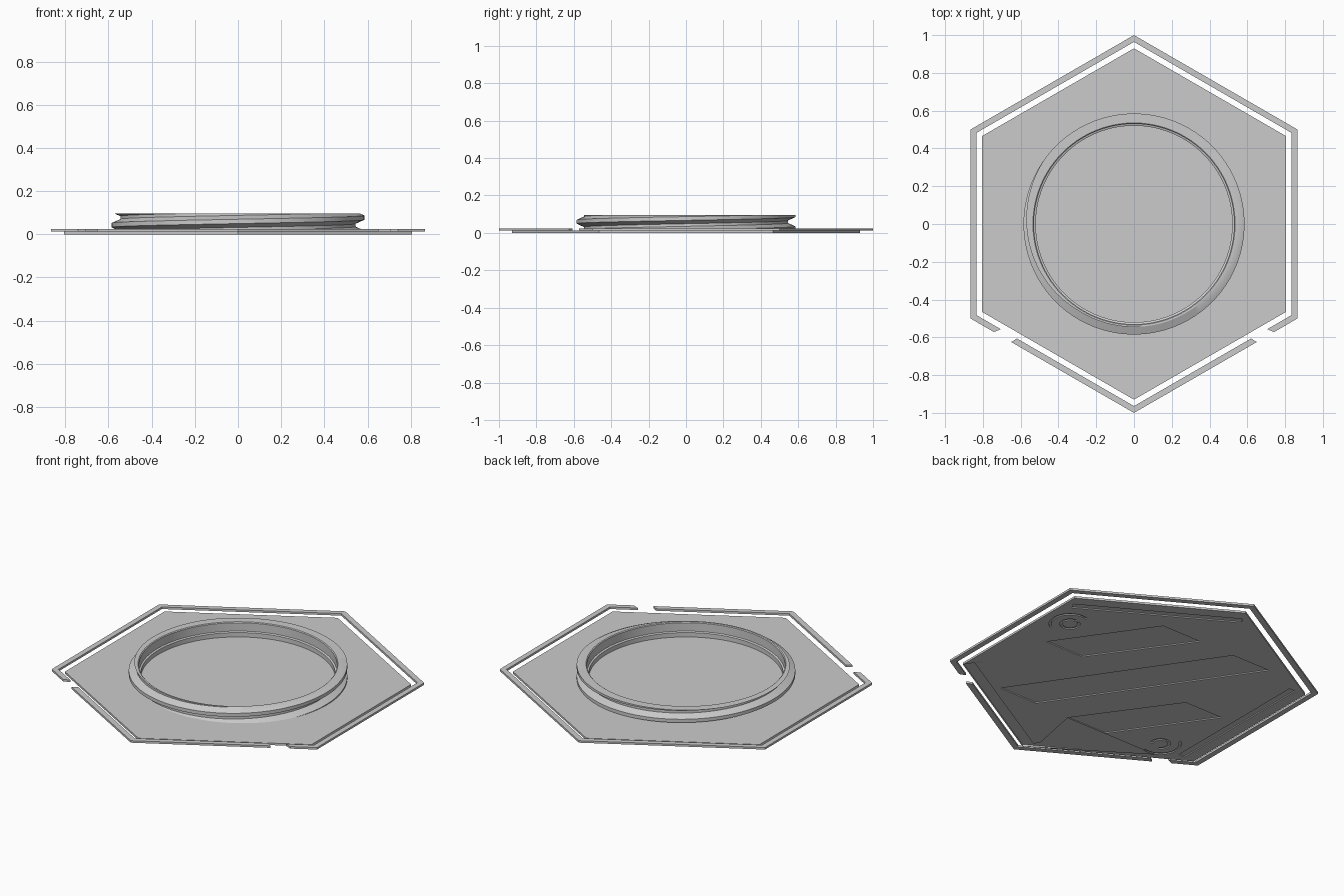
import bpy, bmesh, math
from mathutils import Vector

if "Cube" in bpy.data.objects:
    bpy.data.objects.remove(bpy.data.objects["Cube"], do_unlink=True)

grey = bpy.data.materials.new("plain grey")
grey.use_nodes = True
grey.diffuse_color = (0.6, 0.6, 0.6, 1)
grey.node_tree.nodes["Principled BSDF"].inputs["Base Color"].default_value = (0.6, 0.6, 0.6, 1)


def finish(bm, name):
    bmesh.ops.recalc_face_normals(bm, faces=bm.faces)
    mesh = bpy.data.meshes.new(name)
    bm.to_mesh(mesh)
    bm.free()
    mesh.materials.append(grey)
    obj = bpy.data.objects.new(name, mesh)
    bpy.context.collection.objects.link(obj)
    return obj


def walls(bm, points, z0, z1):
    """Raise walls on a flat outline and close them at z1; return the open z0 loop."""
    low = [bm.verts.new((x, y, z0)) for x, y in points]
    high = [bm.verts.new((x, y, z1)) for x, y in points]
    bm.faces.new(high)
    for i in range(len(points)):
        j = (i + 1) % len(points)
        bm.faces.new((low[i], low[j], high[j], high[i]))
    return low


def polar(r, deg, cx=0, cy=0):
    a = math.radians(deg)
    return (cx + r * math.cos(a), cy + r * math.sin(a))


def arc_band(cx, cy, r0, r1, a0, a1, steps=24):
    angles = [a0 + (a1 - a0) * i / steps for i in range(steps + 1)]
    outline = [polar(r1, a, cx, cy) for a in angles]
    return outline + [polar(r0, a, cx, cy) for a in reversed(angles)]


# Outlines of the grooves underneath: slanted stripes, edge bars, turning arrows
grooves = [[(0.49, -0.53), (-0.24, 0.54), (-0.49, 0.54), (0.24, -0.53)]]
stripe = [(0.62, 0.01), (0.25, 0.54), (-0.01, 0.54), (0.37, 0.01)]
for s in (1, -1):
    grooves.append([(s * x, s * y) for x, y in stripe])
for deg in (60, 180, 300):
    out = Vector(polar(1, deg))
    along = Vector((-out.y, out.x))
    grooves.append([out * d + along * t for d, t in
                    ((0.70, -0.46), (0.74, -0.46), (0.74, 0.46), (0.70, 0.46))])
for cx, cy, a0, a1, gap in ((0.645, 0.235, -58, 107, 20), (-0.55, -0.435, 128, 284, 90)):
    grooves.append(arc_band(cx, cy, 0.10, 0.112, a0, a1))
    grooves.append(arc_band(cx, cy, 0.04, 0.055, a1 + gap / 2, a1 + 360 - gap / 2))

# Hexagonal base plate with the grooves sunk into its underside
PLATE_TOP = 0.012
bm = bmesh.new()
loops = [walls(bm, [polar(0.93, 30 + 60 * i) for i in range(6)], 0, PLATE_TOP)]
loops += [walls(bm, outline, 0, PLATE_TOP / 2) for outline in grooves]
rims = [bm.edges.get((loop[i - 1], loop[i])) for loop in loops for i in range(len(loop))]
bmesh.ops.triangle_fill(bm, edges=rims, use_beauty=True, normal=(0, 0, -1))
finish(bm, "base_plate")

# Thin outer frame, in a long back piece and a short front piece
corners = [polar(1, a) for a in (-30, 30, 90, 150, 210)]
K = 0.964


def frame_piece(name, start_out, start_in, middle):
    outline = [start_out] + middle + [(-x, y) for x, y in (start_out, start_in)]
    outline += [(x * K, y * K) for x, y in reversed(middle)] + [start_in]
    bm = bmesh.new()
    bm.faces.new(walls(bm, outline, PLATE_TOP, 0.024))
    finish(bm, name)


frame_piece("back_frame", (0.742, -0.572), (0.705, -0.557), corners)
frame_piece("front_frame", (0.65, -0.625), (0.62, -0.606), [(0, -1)])

# Threaded collar: one helical ridge, clipped at the top and bottom
Z0, Z1, PITCH, SEG = PLATE_TOP, 0.095, 0.07, 160
ROOT, CREST = 0.545, 0.585
FEATURES = (-0.028, -0.010, 0.010, 0.028)


def thread_radius(z, centre):
    d = abs((z - centre + PITCH / 2) % PITCH - PITCH / 2)
    t = min(max((0.028 - d) / 0.018, 0), 1)
    return ROOT + (CREST - ROOT) * t


bm = bmesh.new()
columns = []
for i in range(SEG + 1):
    a = 2 * math.pi * i / SEG
    centre = 0.077 + PITCH * i / SEG
    heights = [Z0]
    for turn in range(-4, 3):
        heights += [min(max(centre + turn * PITCH + d, Z0), Z1) for d in FEATURES]
    heights.append(Z1)
    section = [(thread_radius(z, centre), z) for z in heights]
    # Inner wall with a small ledge near the floor
    section += [(0.535, Z1), (0.53, Z1 - 0.004), (0.53, 0.042), (0.52, 0.038), (0.52, Z0)]
    columns.append([bm.verts.new((r * math.cos(a), r * math.sin(a), z)) for r, z in section])
for left, right in zip(columns, columns[1:]):
    for j in range(len(left)):
        k = (j + 1) % len(left)
        bm.faces.new((left[j], right[j], right[k], left[k]))
bmesh.ops.remove_doubles(bm, verts=bm.verts, dist=0.0001)
collar = finish(bm, "threaded_collar")

bpy.ops.object.select_all(action="DESELECT")
collar.select_set(True)
bpy.context.view_layer.objects.active = collar
bpy.ops.object.shade_smooth_by_angle(angle=math.radians(25))
